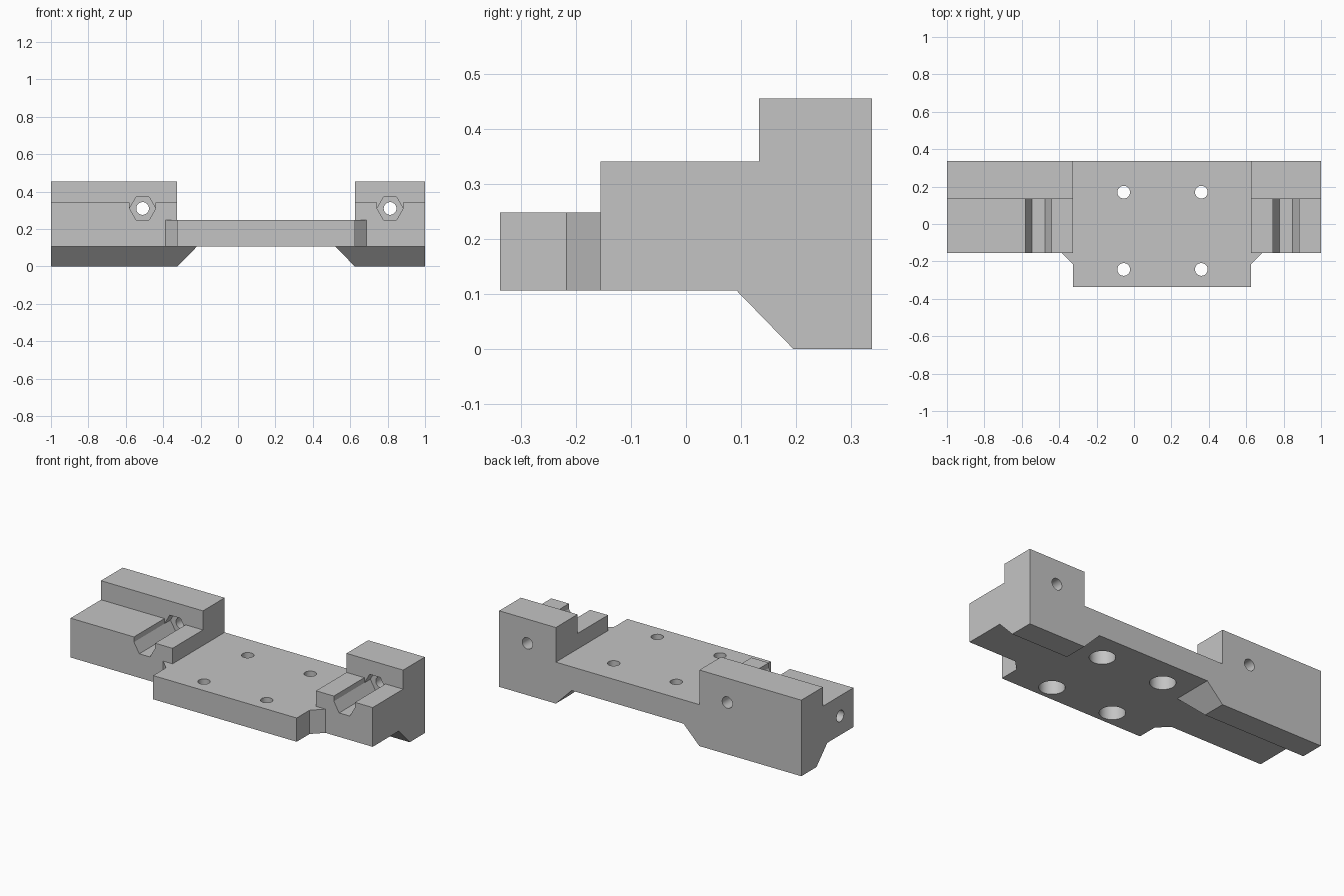
import bpy
import bmesh
from math import cos, sin, tau, radians

cube = bpy.data.objects.get("Cube")
if cube:
    bpy.data.objects.remove(cube, do_unlink=True)

grey = bpy.data.materials.new("matte grey")
grey.use_nodes = True
GREY = (0.55, 0.55, 0.55, 1)
grey.diffuse_color = GREY
grey.node_tree.nodes["Principled BSDF"].inputs["Base Color"].default_value = GREY

# Main dimensions
FRONT, STEP, BACK = -0.155, 0.133, 0.338
UNDER, DECK, LEDGE, TOP = 0.106, 0.248, 0.341, 0.455
INNER_R, INNER_L = -0.325, 0.625
CHAMFER = 0.062
BOLT_Z, BOLT_R = 0.31, 0.034


def loft(name, ring_a, ring_b):
    """Closed solid between two matching rings of points."""
    bm = bmesh.new()
    a = [bm.verts.new(p) for p in ring_a]
    b = [bm.verts.new(p) for p in ring_b]
    bm.faces.new(a)
    bm.faces.new(b)
    for i in range(len(a)):
        j = (i + 1) % len(a)
        bm.faces.new((a[i], a[j], b[j], b[i]))
    bmesh.ops.recalc_face_normals(bm, faces=bm.faces)
    mesh = bpy.data.meshes.new(name)
    bm.to_mesh(mesh)
    bm.free()
    mesh.materials.append(grey)
    obj = bpy.data.objects.new(name, mesh)
    bpy.context.collection.objects.link(obj)
    return obj


def prism(name, points, axis, lo, hi):
    """Extrude a 2D outline along the x, y or z axis."""
    def ring(v):
        return [{"x": (v, p, q), "y": (p, v, q), "z": (p, q, v)}[axis] for p, q in points]
    return loft(name, ring(lo), ring(hi))


def rect(p0, p1, q0, q1):
    return [(p0, q0), (p1, q0), (p1, q1), (p0, q1)]


def circle(p, q, r, sides=32):
    return [(p + r * cos(tau * i / sides), q + r * sin(tau * i / sides)) for i in range(sides)]


def combine(body, tool, operation):
    """Boolean the tool into the body, then drop the tool."""
    mod = body.modifiers.new(operation, "BOOLEAN")
    mod.operation, mod.solver, mod.object = operation, "EXACT", tool
    bpy.context.view_layer.update()
    result = bpy.data.meshes.new_from_object(
        body.evaluated_get(bpy.context.evaluated_depsgraph_get()))
    body.modifiers.clear()
    body.data = result
    bpy.data.objects.remove(tool, do_unlink=True)


# Base plate with the protruding front tongue and chamfered inner corners
outline = [
    (-1, BACK), (-1, FRONT), (INNER_R - CHAMFER, FRONT), (INNER_R, FRONT - CHAMFER),
    (INNER_R, -BACK), (INNER_L, -BACK), (INNER_L, FRONT - CHAMFER),
    (INNER_L + CHAMFER, FRONT), (1, FRONT), (1, BACK)]
body = prism("mounting_bracket", outline, "z", UNDER, DECK)

# Stepped end blocks, each with a tapered foot underneath
step_profile = [(FRONT, 0.2), (FRONT, LEDGE), (STEP, LEDGE),
                (STEP, TOP), (BACK, TOP), (BACK, 0.2)]
for end, inner in ((-1, INNER_R), (1, INNER_L)):
    lo, hi = sorted((end, inner))
    combine(body, prism("end_block", step_profile, "x", lo, hi), "UNION")
    wide = inner - end * 0.105
    foot_low = [(x, y, 0) for x, y in rect(end, inner, 0.195, BACK)]
    foot_high = [(x, y, UNDER) for x, y in rect(end, wide, 0.092, BACK)]
    combine(body, loft("foot", foot_low, foot_high), "UNION")

# Hexagonal nut channels, open on top, with bolt holes through the back
for x in (-0.51, 0.813):
    hexagon = circle(x, BOLT_Z, 0.07, 6)
    combine(body, prism("nut_pocket", hexagon, "y", -0.3, 0.19), "DIFFERENCE")
    slot = rect(x - 0.07, x + 0.07, BOLT_Z, 0.4)
    combine(body, prism("nut_slot", slot, "y", -0.3, STEP), "DIFFERENCE")
    combine(body, prism("bolt_hole", circle(x, BOLT_Z, BOLT_R), "y", 0.1, 0.5), "DIFFERENCE")

# Plate screw holes, counterbored from below
for x in (-0.055, 0.36):
    for y in (-0.243, 0.17):
        combine(body, prism("screw_hole", circle(x, y, BOLT_R), "z", 0.05, 0.4), "DIFFERENCE")
        combine(body, prism("counterbore", circle(x, y, 0.07), "z", 0.05, 0.19), "DIFFERENCE")

# Blind hole in the outer end of the wide block
combine(body, prism("side_hole", circle(-0.03, 0.22, BOLT_R), "x", -1.1, -0.7), "DIFFERENCE")

# Merge leftover coplanar splits and shade
bm = bmesh.new()
bm.from_mesh(body.data)
bmesh.ops.remove_doubles(bm, verts=bm.verts, dist=0.0001)
bmesh.ops.dissolve_limit(bm, angle_limit=radians(1), verts=bm.verts, edges=bm.edges)
bm.to_mesh(body.data)
bm.free()
bpy.ops.object.select_all(action="DESELECT")
body.select_set(True)
bpy.context.view_layer.objects.active = body
bpy.ops.object.shade_smooth_by_angle(angle=radians(25))
